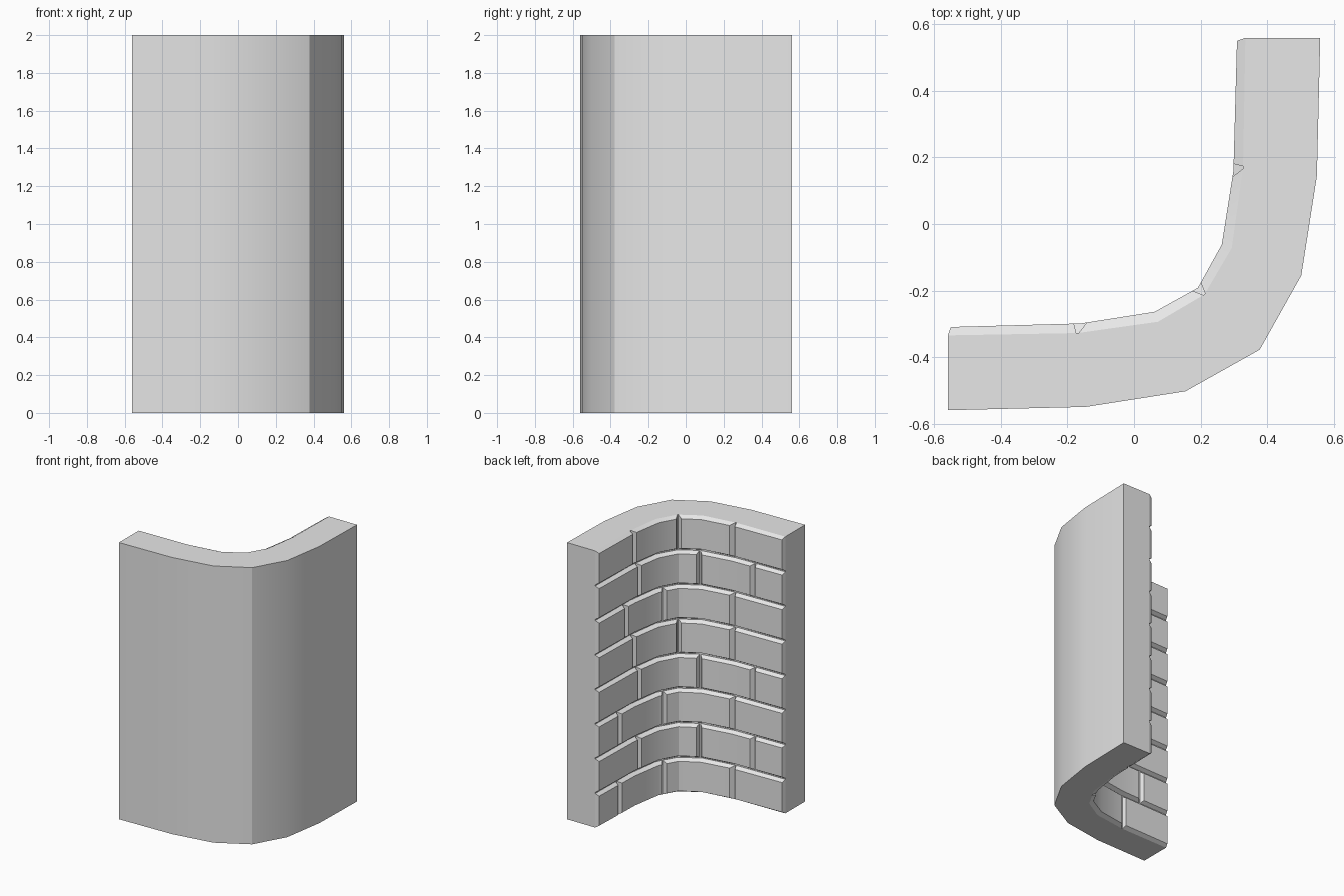
import bpy
import bmesh
from mathutils import Vector

cube = bpy.data.objects.get("Cube")
if cube:
    bpy.data.objects.remove(cube, do_unlink=True)

stone = bpy.data.materials.new("pale_grey_stone")
stone.use_nodes = True
GREY = (0.8, 0.8, 0.8, 1)
stone.diffuse_color = GREY
stone.node_tree.nodes["Principled BSDF"].inputs["Base Color"].default_value = GREY

HEIGHT, ROWS = 2.0, 8
GAP, BEVEL, END_BEVEL = 0.004, 0.016, 0.009


def corner_path(half, mid):
    """Mirror half of a corner profile across the diagonal."""
    half = [Vector(p) for p in half]
    return half + [Vector(mid)] + [Vector((-p.y, -p.x)) for p in reversed(half)]


# Profiles run from the back end, round the corner, to the side end
outer = corner_path([(0.56, 0.56), (0.55, 0.145), (0.503, -0.155)], (0.378, -0.378))
mortar = corner_path([(0.335, 0.56), (0.328, 0.17), (0.294, -0.072)], (0.212, -0.212))
face = corner_path([(0.31, 0.56), (0.299, 0.16), (0.264, -0.062)], (0.192, -0.192))


def along(path, t):
    i = min(int(t), len(path) - 2)
    return path[i].lerp(path[i + 1], t - i)


def shift(t, distance):
    """Move a path position by a real distance."""
    i = int(t) if distance > 0 else int(t - 1e-6)
    i = min(max(i, 0), len(mortar) - 2)
    return t + distance / (mortar[i + 1] - mortar[i]).length


def finish(name, bm):
    bmesh.ops.recalc_face_normals(bm, faces=bm.faces[:])
    mesh = bpy.data.meshes.new(name)
    bm.to_mesh(mesh)
    bm.free()
    mesh.materials.append(stone)
    obj = bpy.data.objects.new(name, mesh)
    bpy.context.collection.objects.link(obj)
    bpy.ops.object.select_all(action='DESELECT')
    bpy.context.view_layer.objects.active = obj
    obj.select_set(True)
    bpy.ops.object.shade_smooth_by_angle()


def skin(name, rings):
    """Bridge rings of equal size and cap both ends."""
    bm = bmesh.new()
    loops = [[bm.verts.new(p) for p in ring] for ring in rings]
    n = len(loops[0])
    for a, b in zip(loops, loops[1:]):
        for k in range(n):
            m = (k + 1) % n
            bm.faces.new((a[k], a[m], b[m], b[k]))
    bm.faces.new(loops[0])
    bm.faces.new(loops[-1])
    finish(name, bm)


# Curved backing wall
skin("curved_wall", [[(o.x, o.y, 0), (i.x, i.y, 0), (i.x, i.y, HEIGHT), (o.x, o.y, HEIGHT)]
                     for o, i in zip(outer, mortar)])


def brick(name, t0, t1, z0, z1):
    last = len(mortar) - 1
    b0 = shift(t0, GAP) if t0 > 0 else t0
    b1 = shift(t1, -GAP) if t1 < last else t1
    f0 = shift(b0, BEVEL if t0 > 0 else END_BEVEL)
    f1 = shift(b1, -BEVEL if t1 < last else -END_BEVEL)
    bends = [t for t in range(1, last) if f0 + 0.03 < t < f1 - 0.03]
    rings = []
    for tb, tf in [(b0, f0)] + [(t, t) for t in bends] + [(b1, f1)]:
        b, f = along(mortar, tb), along(face, tf)
        rings.append([(b.x, b.y, z0), (f.x, f.y, z0 + BEVEL),
                      (f.x, f.y, z1 - BEVEL), (b.x, b.y, z1)])
    skin(name, rings)


# Brick courses, bottom to top, with joints given as path positions
low = (0.6, 2.3, 5)
wide = (1.2, 3.9, 5.4)
even = (1, 3, 5)
courses = [low, wide, low, wide, even, (0.78, 2.3, 5), wide, even]
step = HEIGHT / ROWS
for row, joints in enumerate(courses):
    stops = (0, *joints, len(mortar) - 1)
    top = (row + 1) * step - (GAP if row < ROWS - 1 else 0)
    bottom = row * step + (GAP if row else 0)
    for n, (start, end) in enumerate(zip(stops, stops[1:])):
        brick(f"brick_row_{row + 1}_{n + 1}", start, end, bottom, top)
